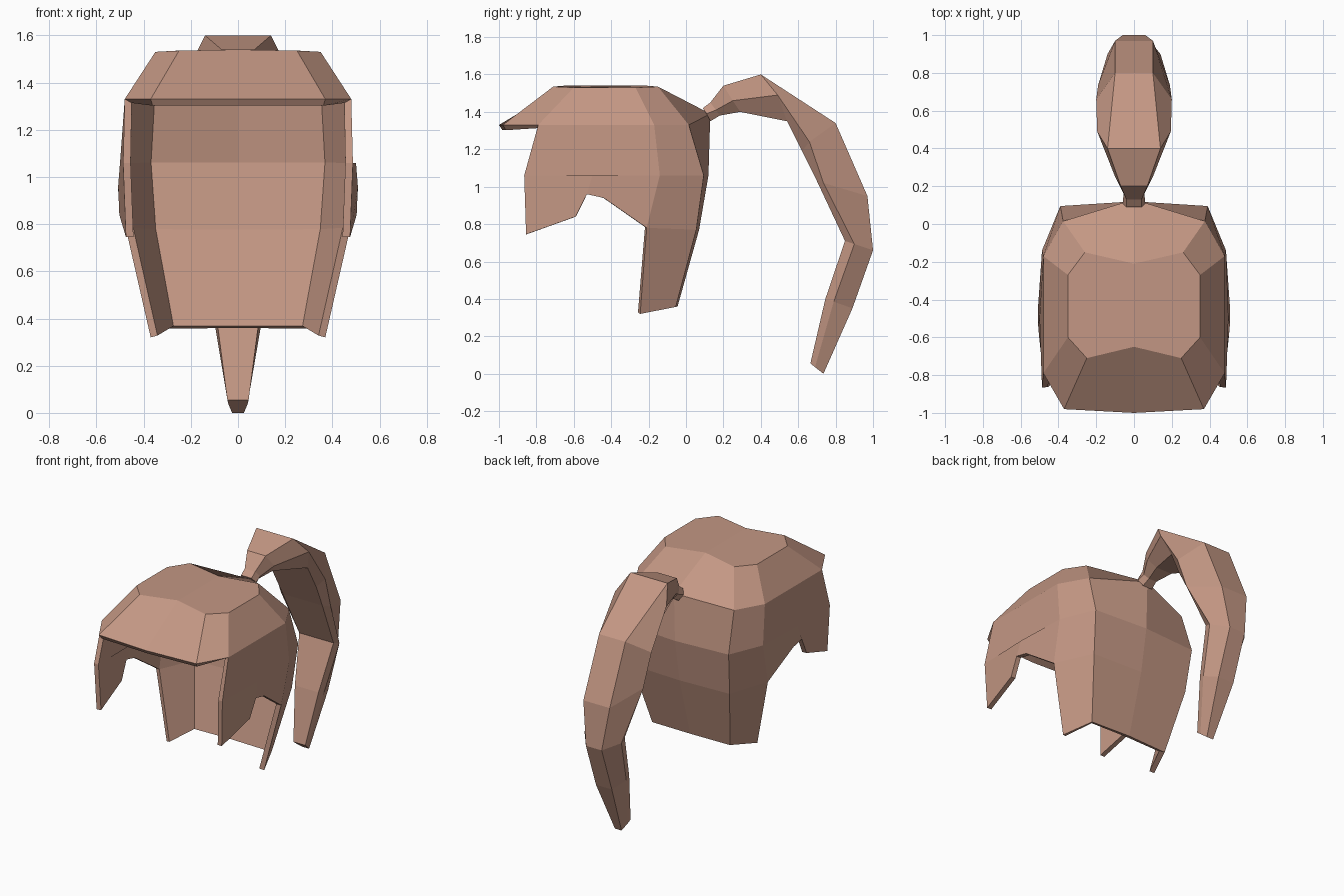
import bpy, bmesh

if "Cube" in bpy.data.objects:
    bpy.data.objects.remove(bpy.data.objects["Cube"])

mat = bpy.data.materials.new("hair")
mat.diffuse_color = (0.55, 0.31, 0.23, 1)
mat.use_nodes = True
mat.node_tree.nodes["Principled BSDF"].inputs["Base Color"].default_value = mat.diffuse_color


def make_object(name, verts, faces):
    mesh = bpy.data.meshes.new(name)
    mesh.from_pydata(verts, [], faces)
    bm = bmesh.new()
    bm.from_mesh(mesh)
    bmesh.ops.recalc_face_normals(bm, faces=bm.faces)
    bm.to_mesh(mesh)
    bm.free()
    mesh.materials.append(mat)
    obj = bpy.data.objects.new(name, mesh)
    bpy.context.collection.objects.link(obj)
    return obj


# Hair cap: right half as named points. f/g = front, a = temple, b = ear, c = behind ear, d/e = back
P = {
    "f0": (0, -.65, 1.54), "g0": (.25, -.71, 1.535), "a0": (.35, -.60, 1.53),
    "c0": (.35, -.27, 1.53), "d0": (.26, -.15, 1.535), "e0": (0, -.21, 1.54),
    "f1": (0, -1.0, 1.33), "g1": (.37, -.98, 1.33), "a1": (.48, -.79, 1.33),
    "c1": (.48, -.17, 1.33), "d1": (.375, .015, 1.33), "e1": (0, .13, 1.39),
    "a2": (.487, -.865, 1.06), "b2": (.50, -.50, 1.06), "c2": (.487, -.14, 1.06),
    "d2": (.39, .095, 1.06), "e2": (0, .12, 1.06),
    "a3": (.475, -.855, .745), "p": (.503, -.59, .84), "q": (.508, -.53, .96),
    "s": (.508, -.44, .94), "c3": (.475, -.21, .78), "d3": (.37, .055, .77),
    "e3": (0, .07, .77),
    "c4": (.37, -.245, .32), "d4": (.295, -.055, .357), "e4": (0, -.045, .36),
}
F = ["f0 g0 a0 c0 d0 e0",
     "f0 f1 g1 g0", "g0 g1 a1 a0", "a0 a1 c1 c0", "c0 c1 d1 d0", "d0 d1 e1 e0",
     "a1 a2 b2 c2 c1", "c1 c2 d2 d1", "d1 d2 e2 e1",
     "a2 a3 p q b2", "b2 q s c3 c2", "c2 c3 d3 d2", "d2 d3 e3 e2",
     "c3 c4 d4 d3", "d3 d4 e4 e3"]
index = {k: i for i, k in enumerate(P)}
cap = make_object("hair_cap", list(P.values()),
                  [[index[k] for k in f.split()] for f in F])
# make every normal point away from the head
bm = bmesh.new()
bm.from_mesh(cap.data)
bm.normal_update()
top = max(bm.faces, key=lambda f: f.calc_center_median().z)
if top.normal.z < 0:
    bmesh.ops.reverse_faces(bm, faces=bm.faces)
bm.to_mesh(cap.data)
bm.free()
mirror = cap.modifiers.new("mirror", 'MIRROR')
mirror.use_clip = True
shell = cap.modifiers.new("shell", 'SOLIDIFY')
shell.thickness = 0.032
shell.offset = -1
shell.use_even_offset = True

# Ponytail: each section has an inner, a side and an outer point (x, y, z), mirrored to a six-sided ring
sections = [
    [(.035, .13, 1.35), (.06, .11, 1.39), (.04, .09, 1.42)],
    [(.03, .18, 1.38), (.055, .16, 1.41), (.04, .13, 1.45)],
    [(.06, .29, 1.40), (.10, .25, 1.46), (.07, .20, 1.54)],
    [(.15, .54, 1.35), (.195, .49, 1.49), (.14, .40, 1.60)],
    [(.16, .62, 1.19), (.20, .66, 1.24), (.10, .80, 1.34)],
    [(.15, .70, 1.03), (.19, .735, 1.02), (.10, .97, .95)],
    [(.13, .85, .71), (.14, .90, .693), (.06, 1.0, .66)],
    [(.09, .745, .40), (.10, .79, .385), (.06, .89, .35)],
    [(.045, .665, .055), (.04, .69, .035), (.025, .735, 0)],
]
verts, faces = [], []
for sec in sections:
    verts += sec + [(-x, y, z) for x, y, z in reversed(sec)]
for i in range(len(sections) - 1):
    for j in range(6):
        k = (j + 1) % 6
        faces.append((i * 6 + j, i * 6 + k, i * 6 + 6 + k, i * 6 + 6 + j))
n = len(verts)
faces += [tuple(range(6)), tuple(range(n - 6, n))]
make_object("ponytail", verts, faces)
